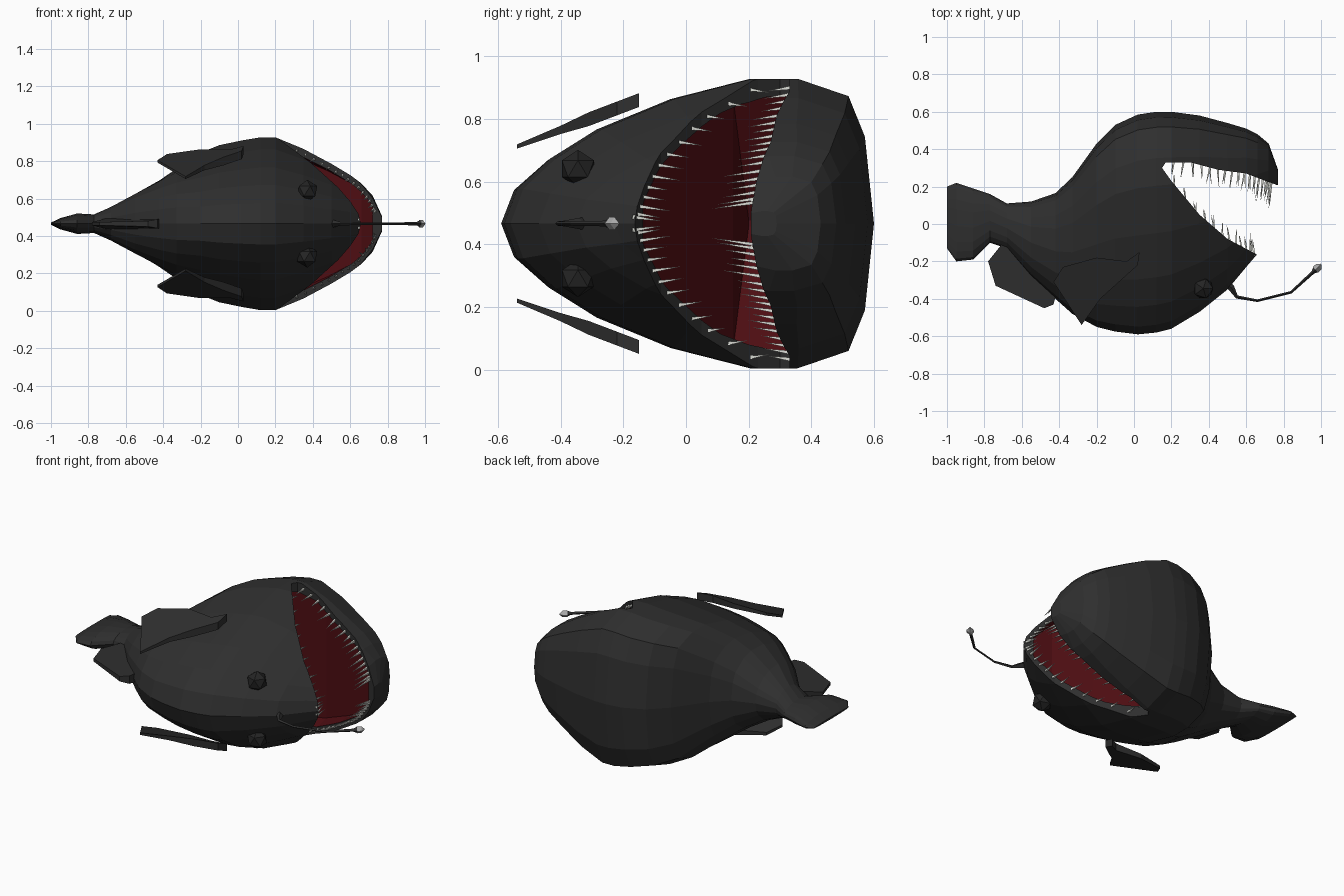
import bpy, bmesh, math, random
from mathutils import Vector

if "Cube" in bpy.data.objects:
    bpy.data.objects.remove(bpy.data.objects["Cube"])

random.seed(4)
CZ = 0.466  # height of the mirror plane (the fish lies on its side)


def material(name, rgb):
    m = bpy.data.materials.new(name)
    m.diffuse_color = (*rgb, 1)
    m.use_nodes = True
    m.node_tree.nodes["Principled BSDF"].inputs["Base Color"].default_value = m.diffuse_color
    return m


SKIN = material("dark skin", (0.028, 0.028, 0.028))
RED = material("mouth red", (0.075, 0.004, 0.006))
TOOTH = material("tooth white", (0.72, 0.73, 0.68))
EYE = material("eye black", (0.018, 0.018, 0.018))
BULB = material("lure grey", (0.4, 0.4, 0.4))


def finish(bm, name, mats, index=0):
    bmesh.ops.recalc_face_normals(bm, faces=bm.faces)
    for f in bm.faces:
        f.material_index = index
    me = bpy.data.meshes.new(name)
    bm.to_mesh(me)
    bm.free()
    for m in mats:
        me.materials.append(m)
    ob = bpy.data.objects.new(name, me)
    bpy.context.collection.objects.link(ob)
    return ob


def loft(name, rings, mats, index=0):
    """Skin a list of equal-length closed rings and cap both ends."""
    bm = bmesh.new()
    vs = [[bm.verts.new((x, y, CZ + z)) for x, y, z in r] for r in rings]
    n = len(rings[0])
    for a, b in zip(vs, vs[1:]):
        for i in range(n):
            j = (i + 1) % n
            bm.faces.new((a[i], a[j], b[j], b[i]))
    bm.faces.new(vs[0])
    bm.faces.new(vs[-1][::-1])
    return finish(bm, name, mats, index)


def lerp(table, x, col=1):
    if x <= table[0][0]:
        return table[0][col]
    for a, b in zip(table, table[1:]):
        if x <= b[0]:
            return a[col] + (b[col] - a[col]) * (x - a[0]) / (b[0] - a[0])
    return table[-1][col]


# Body stations: x, back edge y, belly edge y, half width
BODY = [(-1, -.13, .2, .006), (-.95, -.2, .22, .03), (-.86, -.19, .19, .055),
        (-.77, -.1, .16, .05), (-.68, -.13, .11, .09), (-.55, -.28, .12, .16),
        (-.42, -.4, .165, .24), (-.33, -.48, .25, .3), (-.2, -.55, .43, .38),
        (-.1, -.575, .53, .42), (.02, -.59, .585, .445), (.12, -.58, .6, .462),
        (.2, -.56, .6, .462), (.35, -.47, .58, .4), (.5, -.35, .54, .32),
        (.6, -.23, .51, .26), (.66, -.16, .48, .215), (.72, 0, .43, .15),
        (.77, .15, .29, .04)]
# Cross-section: height fraction (back to belly), width fraction
SECTION = [(-1, 0), (-.93, .24), (-.75, .45), (-.5, .65), (-.1, .86), (.33, 1),
           (.58, 1), (.86, .88), (.95, .6), (1, 0)]


def half_width(x, y):
    top, bot, w = (lerp(BODY, x, c) for c in (1, 2, 3))
    f = max(-1, min(1, (y - top) / (bot - top) * 2 - 1))
    blend = max(0, min(1, (x + .55) / .35))
    return w * (blend * lerp(SECTION, f) + (1 - blend) * math.sqrt(1 - f * f))


rings = []
for x, top, bot, w in BODY:
    half = []
    for f, _ in SECTION:
        y = top + (f + 1) / 2 * (bot - top)
        half.append((x, y, half_width(x, y)))
    rings.append(half + [(x, y, -z) for x, y, z in half[-2:0:-1]])
body = loft("body", rings, [SKIN, RED])

# Mouth opening: wedge between the two lips
UPPER = [(.15, .3), (.2, .23), (.35, .05), (.5, -.08), (.67, -.17)]
LOWER = [(.17, .33), (.3, .33), (.45, .29), (.6, .27), (.76, .21)]
outline = UPPER + [(.9, -.3), (.9, .17)] + LOWER[::-1]
wedge = loft("mouth_cutter", [[(x, y, z) for x, y in outline] for z in (-.6, .6)],
             [SKIN, RED])

# Hollow red throat: inset copy of the body behind the lips
ROOF = [(-.12, .2), (.1, .15), (.3, 0), (.48, -.13), (.6, -.165), (.66, .05), (.72, .1)]
FLOOR = [(-.12, .32), (.1, .4), (.3, .42), (.48, .38), (.6, .36), (.66, .34), (.72, .28)]
rings = []
for (x, r), (_, f) in zip(ROOF, FLOOR):
    half = []
    for k in range(6):
        y = r + (f - r) * k / 5
        z = .01 if x < 0 else max(.012, half_width(x, y) - .04)
        half.append((x, y, z))
    rings.append(half + [(x, y, -z) for x, y, z in half[::-1]])
throat = loft("throat_cutter", rings, [SKIN, RED], 1)

bpy.context.view_layer.objects.active = body
for cutter in (wedge, throat):
    mod = body.modifiers.new("cut", 'BOOLEAN')
    mod.operation = 'DIFFERENCE'
    mod.solver = 'EXACT'
    mod.object = cutter
    bpy.ops.object.modifier_apply(modifier=mod.name)
    bpy.data.objects.remove(cutter)


# Teeth: thin four-sided spikes along both lips
def spike(bm, base, direction, radius):
    d = Vector(direction)
    u = d.orthogonal().normalized() * radius
    v = d.normalized().cross(u)
    base = Vector(base) - d * .12
    ring = [bm.verts.new(base + p) for p in (u, v, -u, -v)]
    tip = bm.verts.new(base + d * 1.12)
    for i in range(4):
        bm.faces.new((ring[i], ring[(i + 1) % 4], tip))
    bm.faces.new(ring[::-1])


def teeth(name, lip, x0, x1, count, sign, size):
    bm = bmesh.new()
    for i in range(count):
        t = (i + .6) / count
        x = x1 - (x1 - x0) * t ** 1.8
        y = lerp(lip, x)
        z = max(.02, half_width(x, y) - .02)
        length = size * (1.2 - .5 * t) * random.uniform(.75, 1.15)
        for s in (-1, 1):
            spike(bm, (x - .01, y, CZ + s * z),
                  (random.uniform(-.25, .1) * length, sign * length, -s * .15 * length), .009)
    return finish(bm, name, [TOOTH])


teeth("upper_teeth", UPPER, .2, .655, 13, 1, .085)
teeth("lower_teeth", LOWER, .2, .745, 18, -1, .105)


# Fins: tapered plates
def fin(name, outline, z_of, thick):
    def side(s):
        return [(x, y, z_of(y) + s * t * thick) for x, y, t in outline]
    return loft(name, [side(-1), side(1)], [SKIN])


fin("dorsal_fin", [(-.4, -.3, 1), (-.43, -.43, .8), (-.48, -.45, .5), (-.74, -.33, .3),
                   (-.78, -.2, .3), (-.7, -.1, 1)], lambda y: 0, .03)
PECTORAL = [(.03, -.15, 1), (-.04, -.2, 1), (-.2, -.18, .7), (-.38, -.23, .4),
            (-.43, -.31, .3), (-.28, -.54, .3), (-.18, -.4, .6), (-.08, -.31, 1),
            (.02, -.22, 1)]
for s, label in ((1, "upper"), (-1, "lower")):
    fin(label + "_pectoral_fin", PECTORAL, lambda y: s * (.375 + (y + .2) * .38), .022)
    # Eyes: faceted bumps on the head
    bm = bmesh.new()
    bmesh.ops.create_icosphere(bm, subdivisions=1, radius=.06)
    for v in bm.verts:
        v.co += Vector((.37, -.345, CZ + s * .175))
    finish(bm, label + "_eye", [EYE])

# Lure stalk: four-sided tapering tube with a pale tip
PATH = [(.47, -.3, .025), (.52, -.34, .018), (.55, -.39, .009), (.66, -.41, .007),
        (.84, -.365, .007), (.955, -.26, .009), (.975, -.24, .02)]


def tube(path):
    out = []
    for i, (x, y, r) in enumerate(path):
        a, b = path[max(i - 1, 0)], path[min(i + 1, len(path) - 1)]
        n = Vector((a[1] - b[1], b[0] - a[0])).normalized() * r
        out.append([(x + n.x, y + n.y, 0), (x, y, r), (x - n.x, y - n.y, 0), (x, y, -r)])
    return out


loft("lure_stalk", tube(PATH), [SKIN])
loft("lure_tip", tube([(.97, -.245, .021), (.988, -.228, .02), (1.0, -.215, .004)]), [BULB])
